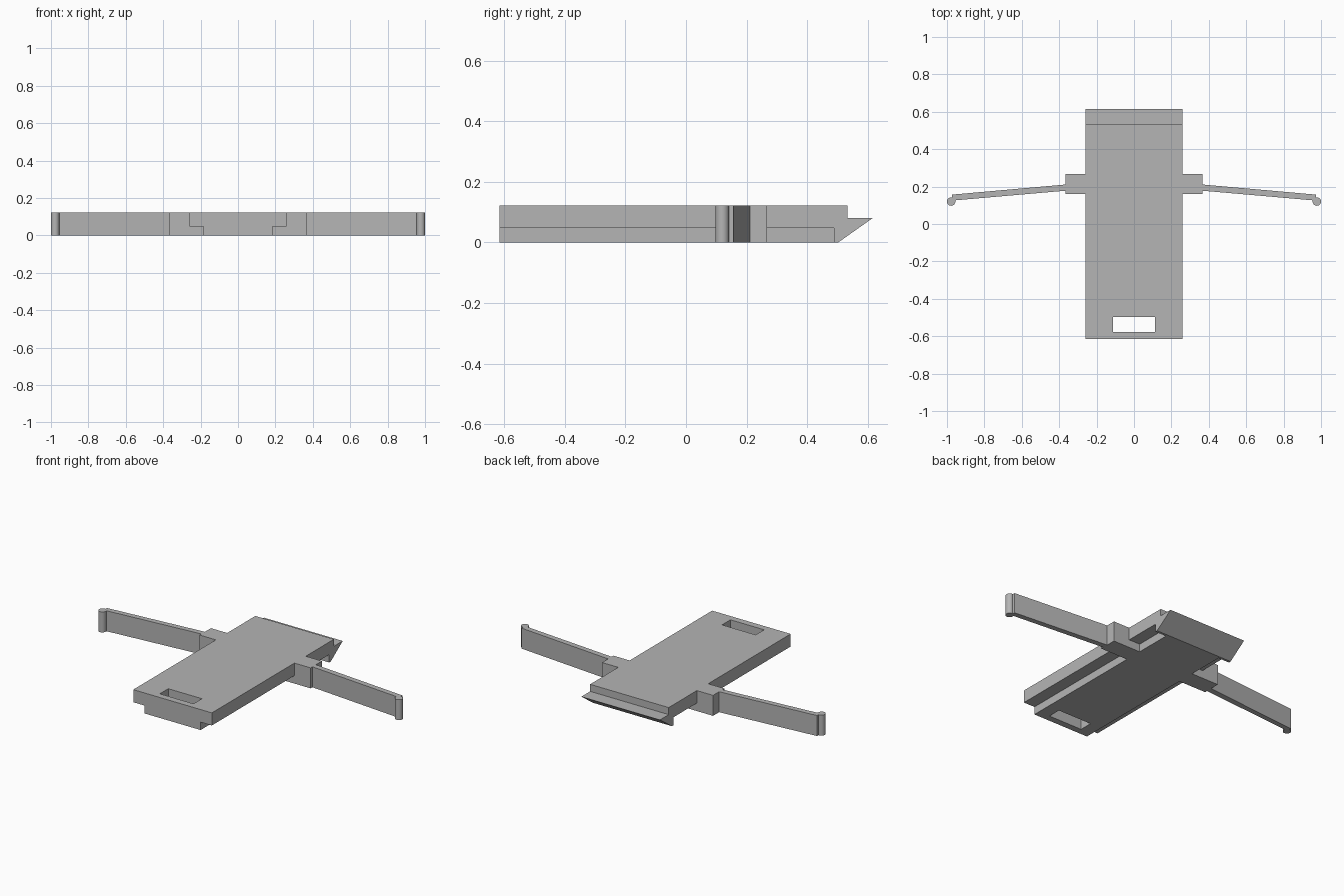
import bpy, bmesh
from mathutils import Vector

cube = bpy.data.objects.get("Cube")
if cube:
    bpy.data.objects.remove(cube, do_unlink=True)

HEIGHT, STEP = 0.122, 0.047      # overall thickness, underside rebate depth
HALF, CORE = 0.259, 0.185        # half widths of slab and of narrow underside
LENGTH = 0.616                   # half length

grey = bpy.data.materials.new("plain grey")
grey.use_nodes = True
colour = (0.46, 0.46, 0.46, 1)
grey.diffuse_color = colour
grey.node_tree.nodes["Principled BSDF"].inputs["Base Color"].default_value = colour


def prism(name, outline, axis, start, end):
    """Extrude a 2D outline along an axis; the outline uses the other two axes in order."""
    bm = bmesh.new()
    verts = []
    for a, b in outline:
        co = [a, b]
        co.insert(axis, start)
        verts.append(bm.verts.new(co))
    face = bm.faces.new(verts)
    moved = bmesh.ops.extrude_face_region(bm, geom=[face])["geom"]
    shift = Vector((0, 0, 0))
    shift[axis] = end - start
    bmesh.ops.translate(bm, vec=shift,
                        verts=[v for v in moved if isinstance(v, bmesh.types.BMVert)])
    bmesh.ops.recalc_face_normals(bm, faces=bm.faces)
    mesh = bpy.data.meshes.new(name)
    bm.to_mesh(mesh)
    bm.free()
    mesh.materials.append(grey)
    obj = bpy.data.objects.new(name, mesh)
    bpy.context.collection.objects.link(obj)
    return obj


def box(name, x, y, z):
    return prism(name, [(x[0], y[0]), (x[1], y[0]), (x[1], y[1]), (x[0], y[1])], 2, *z)


def apply_boolean(target, tool, operation):
    mod = target.modifiers.new(operation.title(), "BOOLEAN")
    mod.object, mod.operation, mod.solver = tool, operation, "EXACT"
    bpy.context.view_layer.objects.active = target
    bpy.ops.object.modifier_apply(modifier=mod.name)
    bpy.data.objects.remove(tool, do_unlink=True)


def mirror(obj):
    mod = obj.modifiers.new("Mirror", "MIRROR")
    mod.use_clip = False
    mod.use_mirror_merge = False


# Slab with the wedge-shaped rear lip, drawn as a side profile
body = prism("body", [(-LENGTH, 0), (0.503, 0), (LENGTH, 0.08), (0.533, 0.08),
                      (0.533, HEIGHT), (-LENGTH, HEIGHT)], 0, -HALF, HALF)

# Rebates along both lower edges, stopping before the rear lip
for side in (-1, 1):
    edges = sorted((side * CORE, side * 0.4))
    apply_boolean(body, box("rebate_cutter", edges, (-0.8, 0.489), (-0.1, STEP)), "DIFFERENCE")

# Slot through the front end
apply_boolean(body, box("slot_cutter", (-0.111, 0.111), (-0.577, -0.498), (-0.1, 0.3)),
              "DIFFERENCE")

# Side brackets, filling the rebate and reaching the underside
bracket = prism("side_brackets", [(CORE, 0), (0.366, 0), (0.366, HEIGHT), (HALF, HEIGHT),
                                  (HALF, STEP), (CORE, STEP)], 1, 0.161, 0.268)
mirror(bracket)

# Thin swept arms with a rounded bead at the tip
arm = prism("arms", [(0.366, 0.178), (0.974, 0.125), (0.974, 0.157), (0.366, 0.211)],
            2, 0, HEIGHT)
bpy.ops.mesh.primitive_cylinder_add(vertices=32, radius=0.0225, depth=HEIGHT,
                                    location=(0.9775, 0.12, HEIGHT / 2))
bead = bpy.context.object
bead.data.materials.append(grey)
apply_boolean(arm, bead, "UNION")
bpy.ops.object.select_all(action="DESELECT")
arm.select_set(True)
bpy.context.view_layer.objects.active = arm
bpy.ops.object.shade_smooth_by_angle()
mirror(arm)
